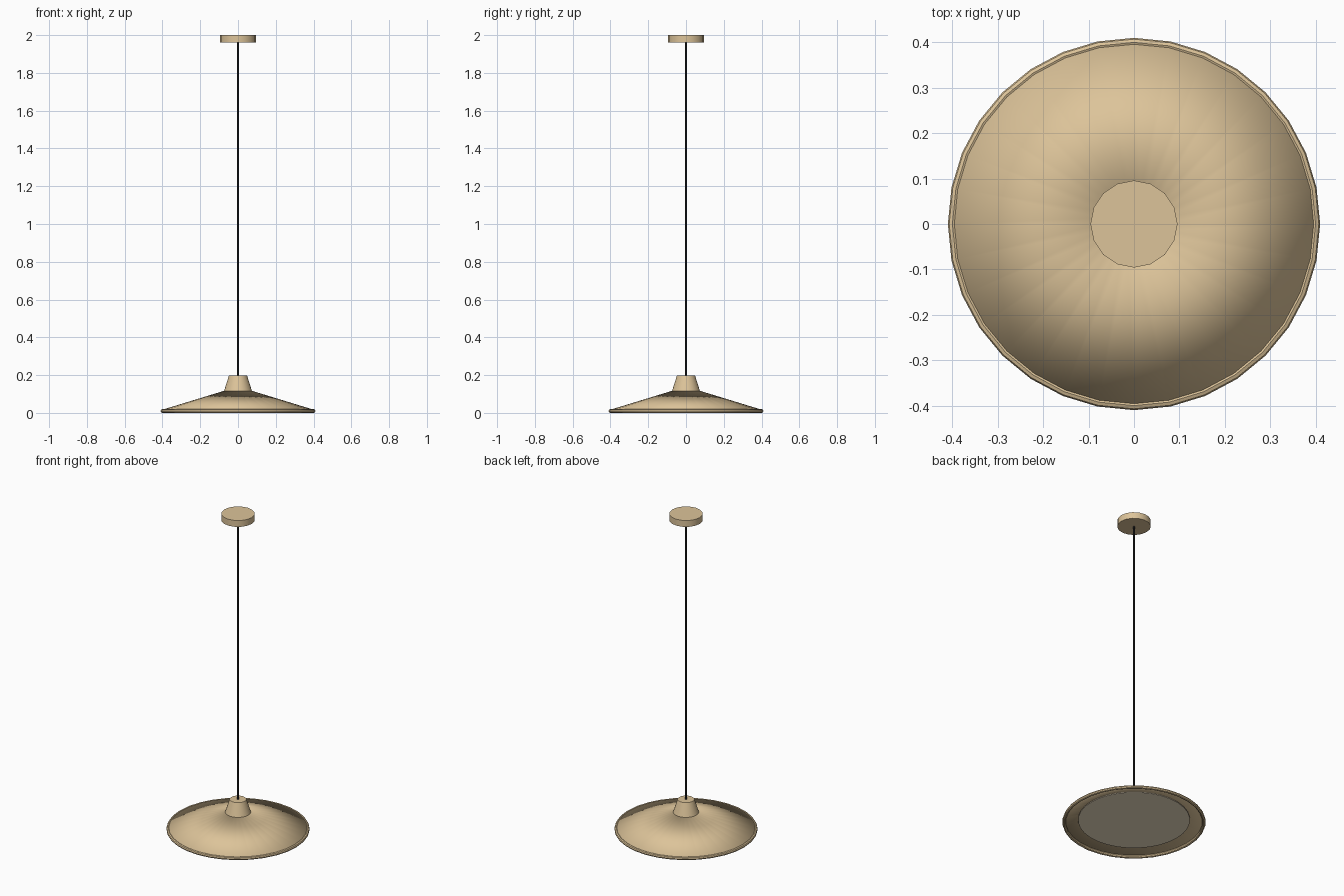
import bpy, math

if "Cube" in bpy.data.objects:
    bpy.data.objects.remove(bpy.data.objects["Cube"])


def material(name, color):
    m = bpy.data.materials.new(name)
    m.diffuse_color = (*color, 1)
    m.use_nodes = True
    m.node_tree.nodes["Principled BSDF"].inputs["Base Color"].default_value = m.diffuse_color
    return m


brass = material("brass", (0.72, 0.55, 0.32))
black = material("black", (0.02, 0.02, 0.02))
glow = material("warm_white", (0.9, 0.78, 0.58))


def finish(name, mat):
    ob = bpy.context.object
    ob.name = name
    ob.data.materials.append(mat)
    bpy.ops.object.shade_smooth_by_angle(angle=math.radians(35))
    return ob


def cone(name, mat, sides, r_low, r_high, z_low, z_high, cap="NGON"):
    bpy.ops.mesh.primitive_cone_add(
        vertices=sides, radius1=r_low, radius2=r_high, depth=z_high - z_low,
        end_fill_type=cap, location=(0, 0, (z_low + z_high) / 2))
    return finish(name, mat)


# ceiling canopy and cord
cone("ceiling_canopy", brass, 16, 0.096, 0.096, 1.96, 2.0)
cone("cord", black, 8, 0.005, 0.005, 0.19, 1.965)

# neck and wide open shade with a thin wall
cone("neck", brass, 32, 0.074, 0.048, 0.115, 0.198)
shade = cone("shade", brass, 32, 0.4, 0.07, 0.017, 0.118, "NOTHING")
wall = shade.modifiers.new("wall", "SOLIDIFY")
wall.thickness = 0.003
wall.offset = -1

# rolled rim around the shade
bpy.ops.mesh.primitive_torus_add(
    major_segments=32, minor_segments=8, major_radius=0.4, minor_radius=0.01,
    location=(0, 0, 0.01))
finish("rim", brass)

# light diffuser inside the shade
cone("diffuser", glow, 32, 0.32, 0.32, 0.022, 0.027)
